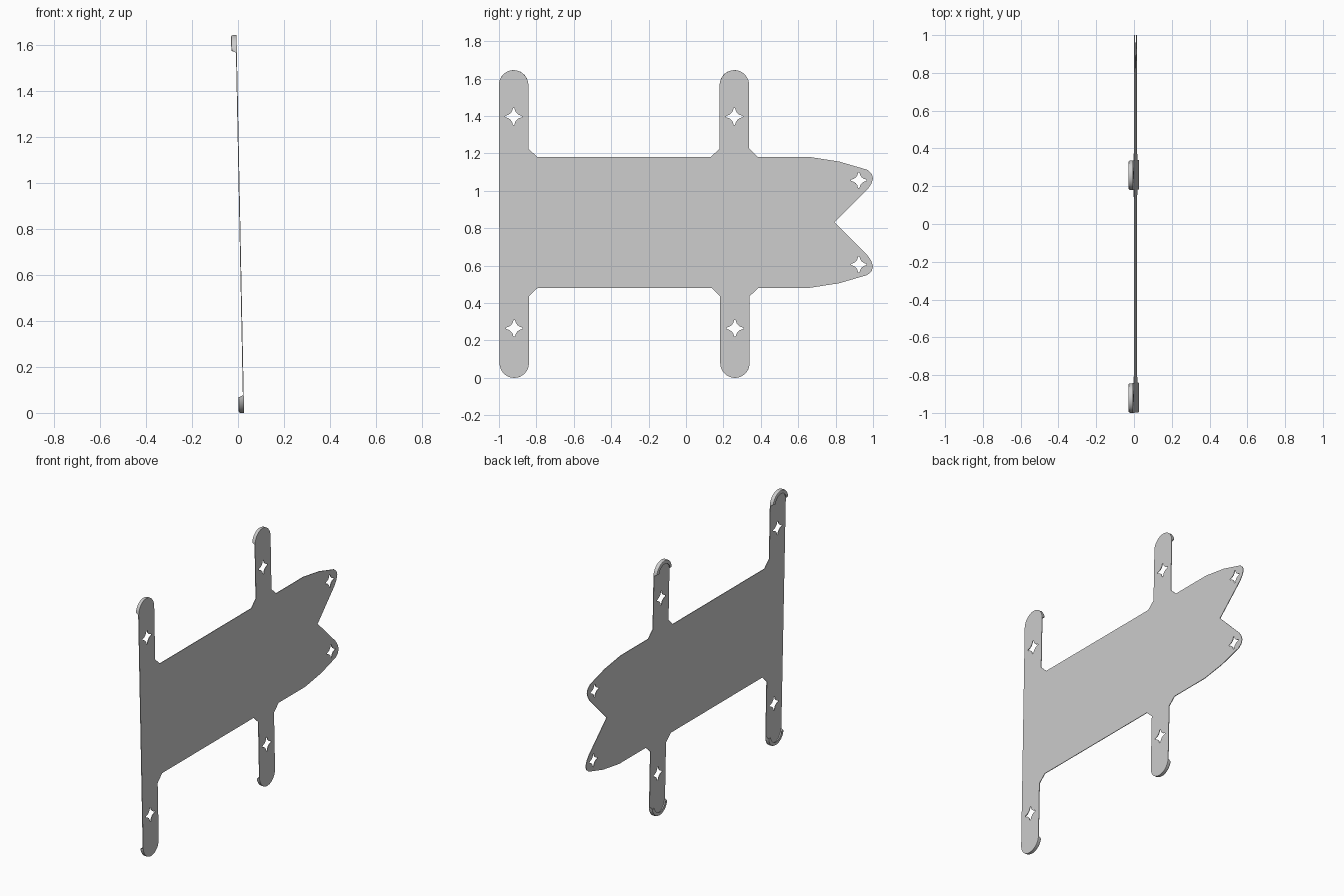
import bpy, bmesh
from math import sin, cos, pi

cube = bpy.data.objects.get("Cube")
if cube:
    bpy.data.objects.remove(cube)

MID = 0.831        # height of the plate's centre line
R = 0.0785         # half width of the arms
ARMS = (0.2585, -0.9215)
ENDS = {1: 0.7355, -1: 0.7525}   # arm end arc centre, upper and lower

grey = bpy.data.materials.new("light grey")
grey.use_nodes = True
colour = (0.6, 0.6, 0.6, 1)
grey.diffuse_color = colour
grey.node_tree.nodes["Principled BSDF"].inputs["Base Color"].default_value = colour


def place(y, z, d):
    """Point on the slightly leaning plate, d is the offset across it."""
    return (0.0245 - 0.02 * z + d, y, z)


def arm_centre(y, s):
    return y + (0.003 if s < 0 else 0)


def finish(bm, name):
    bmesh.ops.remove_doubles(bm, verts=bm.verts, dist=0.0001)
    bmesh.ops.recalc_face_normals(bm, faces=bm.faces)
    mesh = bpy.data.meshes.new(name)
    bm.to_mesh(mesh)
    bm.free()
    mesh.materials.append(grey)
    obj = bpy.data.objects.new(name, mesh)
    bpy.context.collection.objects.link(obj)
    bpy.ops.object.select_all(action='DESELECT')
    obj.select_set(True)
    bpy.context.view_layer.objects.active = obj
    bpy.ops.object.shade_smooth_by_angle()
    return obj


def half_outline(s):
    """Outline above or below the centre line, from tail notch to front."""
    pts = [(0.97, 0.176), (0.99, 0.205), (1.0, 0.235), (0.993, 0.26), (0.97, 0.281),
           (0.82, 0.325), (0.66, 0.35)]
    for i, y in enumerate(ARMS):
        c = arm_centre(y, s)
        pts += [(c + R + 0.047, 0.35), (c + R, 0.395)]
        pts += [(c + R * cos(pi * k / 24), ENDS[s] + R * sin(pi * k / 24)) for k in range(25)]
        if i == 0:
            pts += [(c - R, 0.395), (c - R - 0.047, 0.35)]
    return [(y, MID + s * h) for y, h in pts]


def star(cy, cz, r):
    """Four pointed star with blunt tips and hollow sides."""
    unit = [(1, -0.08), (1, 0.08), (0.62, 0.2), (0.38, 0.38), (0.2, 0.62), (0.08, 1)]
    pts = []
    for q in range(4):
        c, s = round(cos(q * pi / 2)), round(sin(q * pi / 2))
        pts += [(cy + r * (c * u - s * v), cz + r * (s * u + c * v)) for u, v in unit[1:]]
        pts.append((cy + r * (-c * 0.08 - s), cz + r * (-s * 0.08 + c)))
    # tips are shared by neighbouring quarters
    return [p for i, p in enumerate(pts) if i % 6 != 5]


# flat plate with star holes
loops = [[(0.794, MID)] + half_outline(1) + half_outline(-1)[::-1]]
for s in (1, -1):
    loops.append(star(0.924, MID + s * 0.225, 0.042))
    loops += [star(arm_centre(y, s), MID + s * 0.566, 0.045) for y in ARMS]

curve = bpy.data.curves.new("plate_outline", 'CURVE')
curve.dimensions = '2D'
curve.fill_mode = 'BOTH'
curve.extrude = 0.002
for loop in loops:
    spline = curve.splines.new('POLY')
    spline.points.add(len(loop) - 1)
    for point, (y, z) in zip(spline.points, loop):
        point.co = (y, z, 0, 1)
    spline.use_cyclic_u = True
helper = bpy.data.objects.new("plate_outline", curve)
bpy.context.collection.objects.link(helper)
flat = bpy.data.meshes.new_from_object(
    helper.evaluated_get(bpy.context.evaluated_depsgraph_get()))
bpy.data.objects.remove(helper)
bm = bmesh.new()
bm.from_mesh(flat)
bpy.data.meshes.remove(flat)
for v in bm.verts:
    v.co = place(*v.co)
finish(bm, "plate")


# curled rim on each arm end
def rim(name, y, s):
    section = [(R, 0), (R, 0.015), (0.076, 0.02), (0.071, 0.022), (0.056, 0.022),
               (0.056, 0.018), (0.069, 0.018), (0.073, 0.014), (0.073, 0)]
    bm = bmesh.new()
    rings = []
    steps = 24
    for k in range(steps + 1):
        ring = []
        for r, d in section:
            a = 8 * d + (pi - 16 * d) * k / steps
            ring.append(bm.verts.new(place(
                arm_centre(y, s) + r * cos(a),
                MID + s * (ENDS[s] + r * sin(a)), -d)))
        rings.append(ring)
    n = len(section)
    for a, b in zip(rings, rings[1:]):
        for i in range(n):
            j = (i + 1) % n
            bm.faces.new((a[i], a[j], b[j], b[i]))
    bm.faces.new(rings[0])
    bm.faces.new(rings[-1][::-1])
    finish(bm, name)


for y, end in zip(ARMS, ("back", "front")):
    for s, level in ((1, "upper"), (-1, "lower")):
        rim(f"{level}_{end}_rim", y, s)
